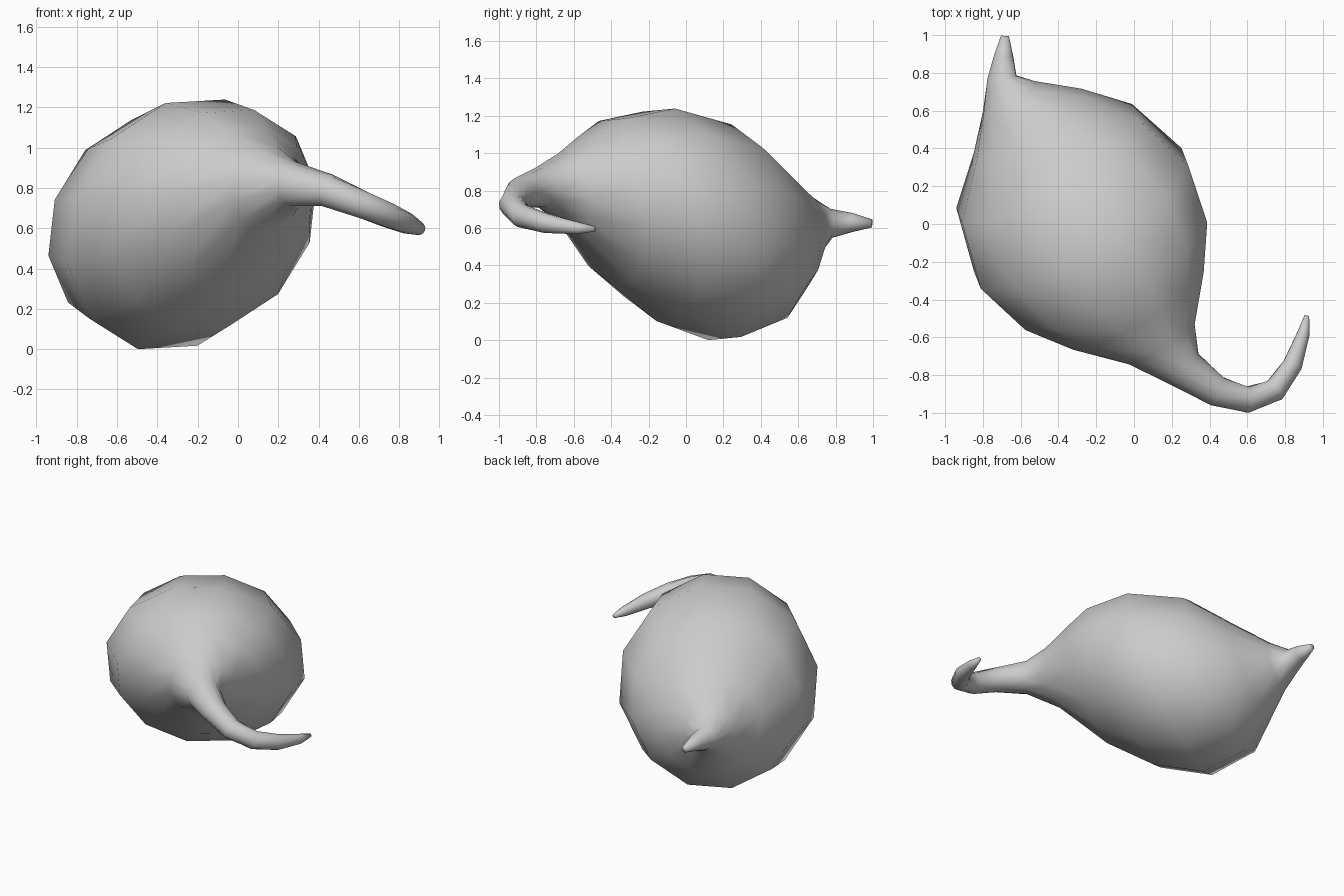
import bpy, bmesh, math
from mathutils import Vector

if "Cube" in bpy.data.objects:
    bpy.data.objects.remove(bpy.data.objects["Cube"])

SIDES = 12
TWIST = math.radians(12)

# Centre line from the pointed tip through the body to the curled stem:
# x, y, z, radius, forward lean of the ring in degrees (None = follow the path)
RINGS = [
    (-0.683, 0.995, 0.625, 0.022, None),
    (-0.69, 0.89, 0.63, 0.052, None),
    (-0.70, 0.775, 0.625, 0.08, None),
    (-0.66, 0.665, 0.615, 0.168, 10),
    (-0.555, 0.525, 0.60, 0.345, 14),
    (-0.46, 0.32, 0.63, 0.56, 17),
    (-0.28, 0.03, 0.62, 0.662, 17),
    (-0.11, -0.235, 0.645, 0.58, 17),
    (0.015, -0.435, 0.70, 0.418, 13),
    (0.147, -0.632, 0.80, 0.21, 6),
    (0.27, -0.77, 0.82, 0.112, None),
    (0.44, -0.885, 0.79, 0.083, None),
    (0.60, -0.93, 0.725, 0.071, None),
    (0.745, -0.88, 0.665, 0.063, None),
    (0.84, -0.745, 0.625, 0.053, None),
    (0.897, -0.58, 0.60, 0.034, None),
    (0.915, -0.485, 0.595, 0.013, None),
]
BODY_AXIS = Vector((0.52, -0.85, 0)).normalized()

bm = bmesh.new()
points = [Vector(r[:3]) for r in RINGS]
loops = []
for i, p in enumerate(points):
    radius, lean = RINGS[i][3:]
    # Ring square to the path, or leaning with the body
    if lean is None:
        t = (points[min(i + 1, len(points) - 1)] - points[max(i - 1, 0)]).normalized()
    else:
        a = math.radians(lean)
        t = BODY_AXIS * math.cos(a) - Vector((0, 0, 1)) * math.sin(a)
    side = t.cross(Vector((0, 0, 1))).normalized()
    up = side.cross(t)
    loop = []
    for k in range(SIDES):
        a = TWIST + 2 * math.pi * k / SIDES
        loop.append(bm.verts.new(p + radius * (up * math.cos(a) - side * math.sin(a))))
    loops.append(loop)

# Skin between rings, caps at both ends
for a, b in zip(loops, loops[1:]):
    for k in range(SIDES):
        n = (k + 1) % SIDES
        bm.faces.new((a[k], a[n], b[n], b[k]))
bm.faces.new(loops[0])
bm.faces.new(loops[-1])
bmesh.ops.recalc_face_normals(bm, faces=bm.faces)
# Keep the model standing on the ground
low = min(v.co.z for v in bm.verts)
bmesh.ops.translate(bm, verts=bm.verts, vec=(0, 0, -low))
for f in bm.faces:
    f.smooth = True

mesh = bpy.data.meshes.new("gourd_body_and_stem")
bm.to_mesh(mesh)
bm.free()
obj = bpy.data.objects.new("gourd_body_and_stem", mesh)
bpy.context.collection.objects.link(obj)
